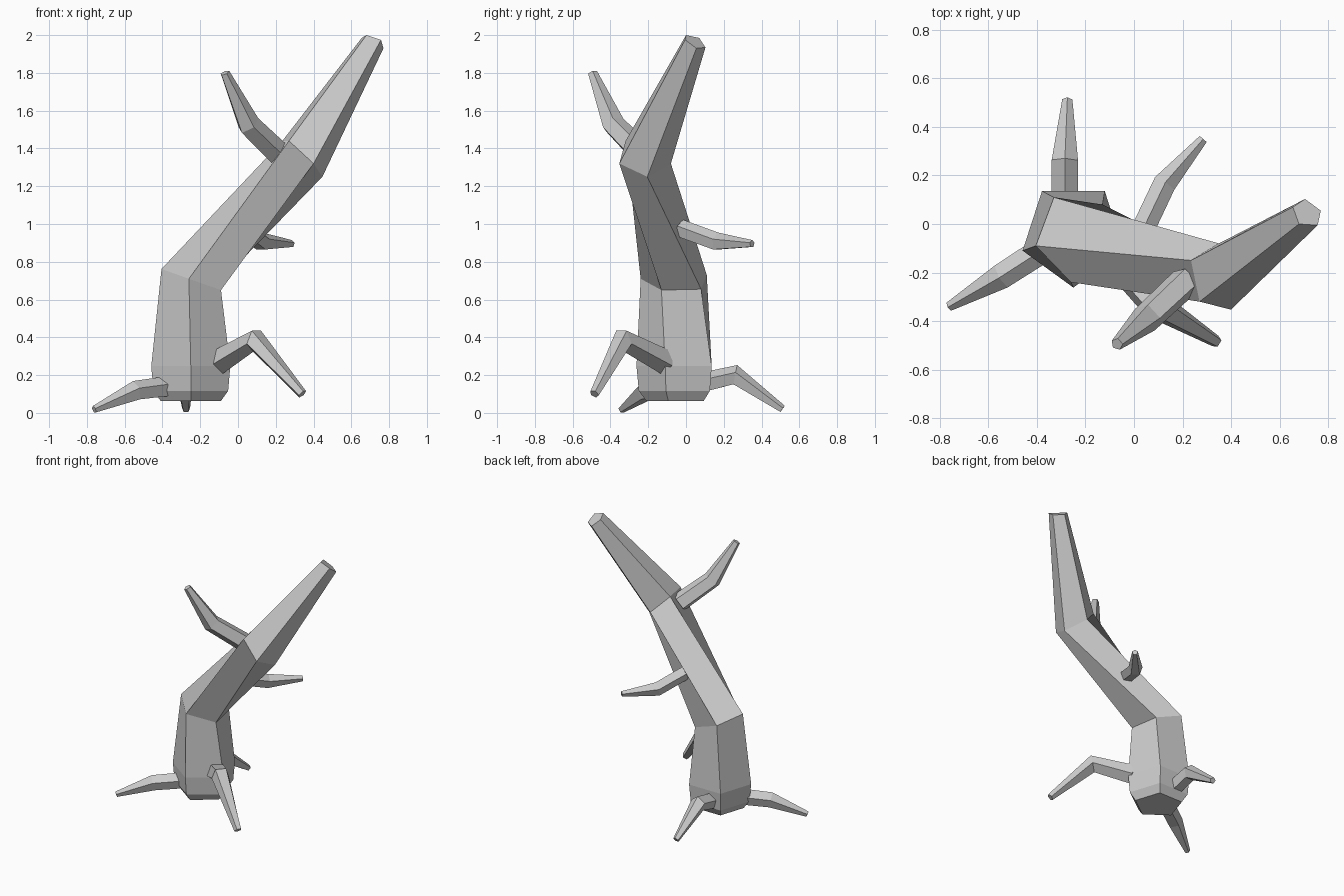
import bpy, bmesh
from math import sin, cos, tau, radians
from mathutils import Vector

if "Cube" in bpy.data.objects:
    bpy.data.objects.remove(bpy.data.objects["Cube"])

SIDES = 5


def make_skin(name, rings):
    """Bridge equal-sized rings into a capped, flat-shaded tube."""
    bm = bmesh.new()
    loops = [[bm.verts.new(p) for p in ring] for ring in rings]
    for a, b in zip(loops, loops[1:]):
        for i in range(SIDES):
            j = (i + 1) % SIDES
            bm.faces.new((a[j], b[j], b[i], a[i]))
    bm.faces.new(loops[0][::-1])
    bm.faces.new(loops[-1])
    bmesh.ops.recalc_face_normals(bm, faces=bm.faces)
    mesh = bpy.data.meshes.new(name)
    bm.to_mesh(mesh)
    bm.free()
    ob = bpy.data.objects.new(name, mesh)
    bpy.context.collection.objects.link(ob)


def flat_ring(x, y, z, r):
    angles = [radians(-90) + tau * k / SIDES for k in range(SIDES)]
    return [(x + r * cos(a), y + r * sin(a), z) for a in angles]


def make_branch(name, path, radii, roll=0):
    """Tapered tube along a bent path; at roll 0 an edge runs along its top."""
    pts = [Vector(p) for p in path]
    angles = [radians(roll) + tau * k / SIDES for k in range(SIDES)]
    rings = []
    for i, (p, r) in enumerate(zip(pts, radii)):
        before = (p - pts[i - 1]).normalized() if i else Vector()
        after = (pts[i + 1] - p).normalized() if i + 1 < len(pts) else Vector()
        t = (before + after).normalized()
        side = t.cross(Vector((0, 0, 1))).normalized()
        up = side.cross(t)
        rings.append([p + r * (up * cos(a) + side * sin(a)) for a in angles])
    make_skin(name, rings)


# Trunk: level foot rings, then tilted rings at the two bends and the tip
make_skin("trunk", [
    flat_ring(-0.25, -0.042, 0.062, 0.167),
    flat_ring(-0.25, -0.042, 0.117, 0.208),
    flat_ring(-0.25, -0.042, 0.247, 0.22),
    [(-0.26, -0.24, 0.71), (-0.09, -0.13, 0.65), (-0.13, 0.08, 0.655),
     (-0.33, 0.11, 0.73), (-0.405, -0.09, 0.762)],
    [(0.27, -0.32, 1.44), (0.40, -0.353, 1.32), (0.447, -0.205, 1.25),
     (0.35, -0.08, 1.32), (0.235, -0.15, 1.44)],
    [(0.68, 0.0, 2.0), (0.757, -0.005, 1.975), (0.77, 0.055, 1.93),
     (0.705, 0.103, 1.935), (0.655, 0.07, 1.985)],
])

# Roots near the foot
make_branch("back_root", [(-0.285, 0.08, 0.155), (-0.285, 0.26, 0.197), (-0.275, 0.51, 0.02)],
            (0.057, 0.057, 0.022))
make_branch("left_root", [(-0.39, -0.115, 0.135), (-0.545, -0.215, 0.115), (-0.762, -0.34, 0.018)],
            (0.057, 0.055, 0.02))

# Branches
make_branch("front_branch", [(-0.10, -0.11, 0.27), (0.09, -0.335, 0.385), (0.34, -0.485, 0.10)],
            (0.07, 0.063, 0.026), 36)
make_branch("upper_branch", [(0.215, -0.235, 1.37), (0.055, -0.385, 1.525), (-0.07, -0.495, 1.80)],
            (0.067, 0.063, 0.026), 36)
make_branch("rear_branch", [(0.033, -0.03, 0.975), (0.125, 0.165, 0.905), (0.285, 0.35, 0.895)],
            (0.05, 0.05, 0.02))
